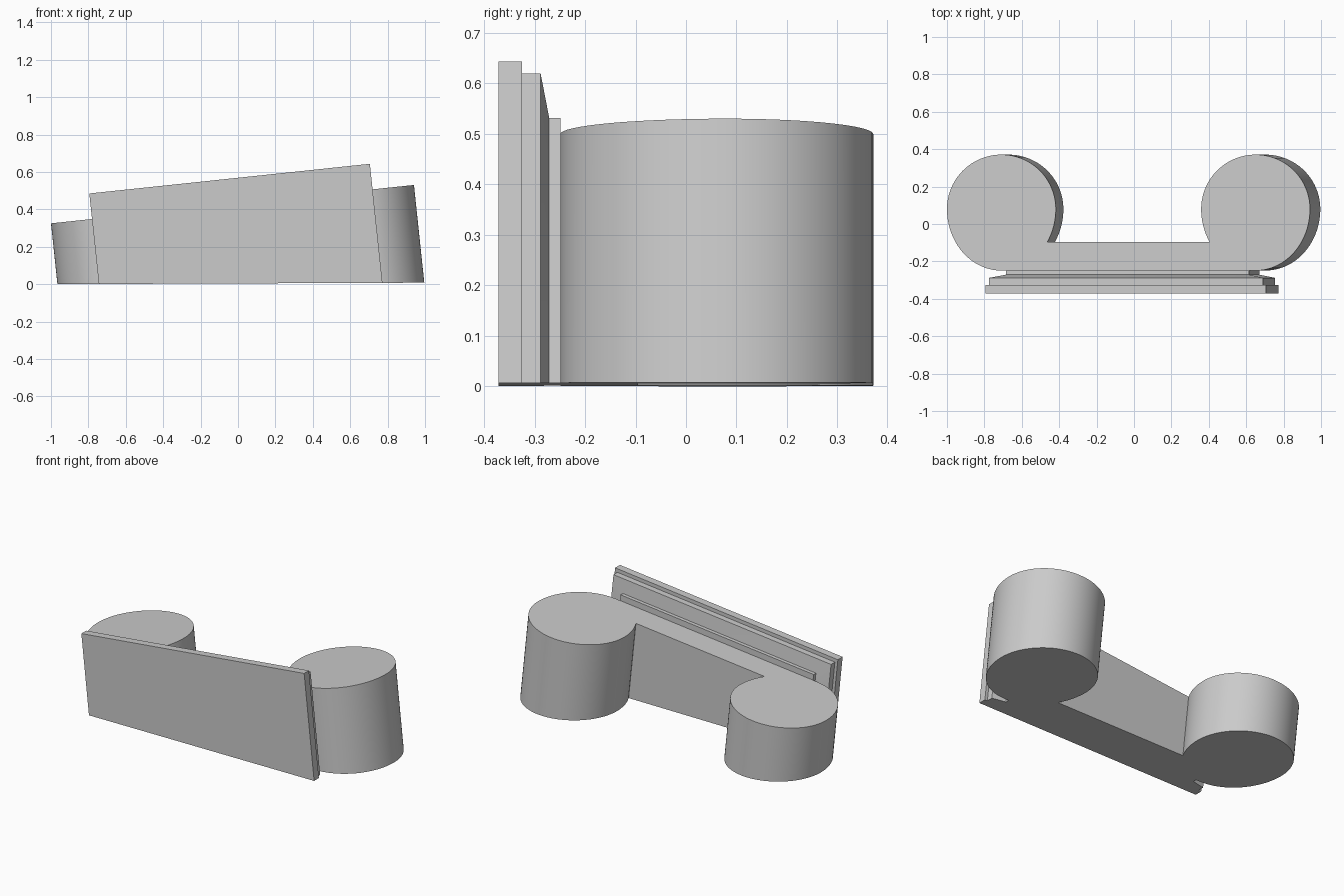
import bpy
import bmesh
from math import cos, sin, asin, pi, radians

cube = bpy.data.objects.get("Cube")
if cube:
    bpy.data.objects.remove(cube, do_unlink=True)

SLOPE = 0.1057   # tilt of the whole block
BASE = 0.004     # slight rise of the cut underside

stone = bpy.data.materials.new("grey stone")
stone.use_nodes = True
colour = (0.6, 0.6, 0.6, 1)
stone.diffuse_color = colour
stone.node_tree.nodes["Principled BSDF"].inputs["Base Color"].default_value = colour


def top_point(x, y, lift=0):
    """Point on the sloping top plane, raised by lift."""
    return (x, y, 0.325 + SLOPE * (x + 1) + lift)


def foot_point(p):
    """Follow the tilted extrusion direction down to the underside."""
    x, y, z = p
    drop = (z - BASE * (x + 0.965)) / (1 + BASE * SLOPE)
    return (x + SLOPE * drop, y, z - drop)


def finish(name, bm):
    bmesh.ops.recalc_face_normals(bm, faces=bm.faces)
    mesh = bpy.data.meshes.new(name)
    bm.to_mesh(mesh)
    bm.free()
    mesh.materials.append(stone)
    obj = bpy.data.objects.new(name, mesh)
    bpy.context.collection.objects.link(obj)
    bpy.ops.object.select_all(action="DESELECT")
    obj.select_set(True)
    bpy.context.view_layer.objects.active = obj
    bpy.ops.object.shade_smooth_by_angle(angle=radians(30))
    return obj


def bridge(bm, a, b):
    for i in range(len(a)):
        j = (i + 1) % len(a)
        bm.faces.new((a[i], a[j], b[j], b[i]))


# Scroll outline: rounder behind, slightly deeper towards the front
CENTRE_Y, RADIUS, FRONT_RADIUS = 0.08, 0.291, 0.329


def scroll(cx, start, end, count=72):
    points = []
    for i in range(count + 1):
        t = start + (end - start) * i / count
        depth = RADIUS if sin(t) > 0 else FRONT_RADIUS
        points.append((cx + RADIUS * cos(t), CENTRE_Y + depth * sin(t)))
    return points


# Two scrolls joined by a straight web
join = asin(0.175 / FRONT_RADIUS)
outline = scroll(-0.709, 1.5 * pi, -join) + scroll(0.65, pi + join, -0.5 * pi)
bm = bmesh.new()
top = [top_point(x, y) for x, y in outline]
upper = [bm.verts.new(p) for p in top]
lower = [bm.verts.new(foot_point(p)) for p in top]
bridge(bm, upper, lower)
bm.faces.new(upper)
bm.faces.new(lower)
finish("scroll_body", bm)

# Stepped front slab: depth, left edge, right edge, lift above the body top
steps = [
    (-0.371, -0.795, 0.705, 0.138),
    (-0.325, -0.795, 0.705, 0.138),
    (-0.325, -0.775, 0.690, 0.116),
    (-0.288, -0.775, 0.690, 0.116),
    (-0.271, -0.685, 0.615, 0.036),
    (-0.249, -0.685, 0.615, 0.036),
]
bm = bmesh.new()
rings = []
for y, left, right, lift in steps:
    a, b = top_point(left, y, lift), top_point(right, y, lift)
    rings.append([bm.verts.new(p) for p in (a, b, foot_point(b), foot_point(a))])
for a, b in zip(rings, rings[1:]):
    bridge(bm, a, b)
bm.faces.new(rings[0])
bm.faces.new(rings[-1])
finish("moulded_front_slab", bm)
